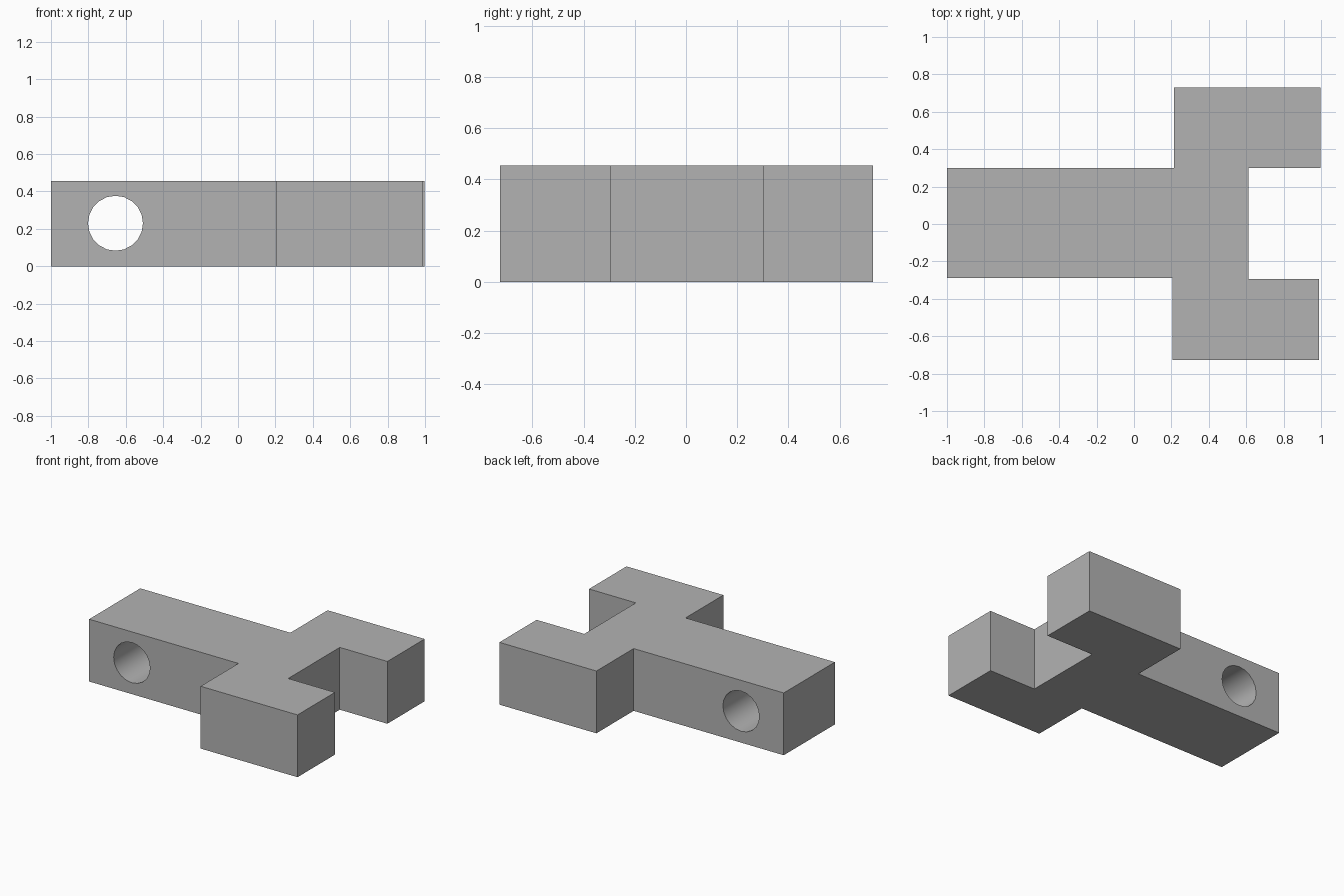
import bpy, bmesh, math

cube = bpy.data.objects.get("Cube")
if cube:
    bpy.data.objects.remove(cube, do_unlink=True)

HEIGHT = 0.455

grey = bpy.data.materials.new("plain_grey")
grey.use_nodes = True
colour = (0.45, 0.45, 0.45, 1)
grey.diffuse_color = colour
grey.node_tree.nodes["Principled BSDF"].inputs["Base Color"].default_value = colour

# Forked block: plan outline of shank and two prongs, extruded upward
outline = [(-1, -0.29), (0.207, -0.29), (0.207, -0.727), (0.99, -0.727),
           (0.99, -0.295), (0.612, -0.295), (0.612, 0.3), (0.997, 0.3),
           (0.997, 0.73), (0.213, 0.73), (0.213, 0.3), (-1, 0.3)]
bm = bmesh.new()
base = bm.faces.new([bm.verts.new((x, y, 0)) for x, y in outline])
top = bmesh.ops.extrude_face_region(bm, geom=[base])["geom"]
bmesh.ops.translate(bm, vec=(0, 0, HEIGHT),
                    verts=[v for v in top if isinstance(v, bmesh.types.BMVert)])
bmesh.ops.recalc_face_normals(bm, faces=bm.faces)
mesh = bpy.data.meshes.new("forked_block")
bm.to_mesh(mesh)
bm.free()
mesh.materials.append(grey)
block = bpy.data.objects.new("forked_block", mesh)
bpy.context.collection.objects.link(block)

# Round pin hole through the shank
bpy.ops.mesh.primitive_cylinder_add(vertices=20, radius=0.147, depth=1,
                                    location=(-0.655, 0, 0.23),
                                    rotation=(math.pi / 2, 0, 0))
cutter = bpy.context.object
cutter.name = "pin_hole_cutter"
cutter.data.materials.append(grey)

bpy.ops.object.select_all(action='DESELECT')
block.select_set(True)
bpy.context.view_layer.objects.active = block
hole = block.modifiers.new("pin_hole", 'BOOLEAN')
hole.operation = 'DIFFERENCE'
hole.solver = 'EXACT'
hole.object = cutter
bpy.ops.object.modifier_apply(modifier=hole.name)
bpy.data.objects.remove(cutter, do_unlink=True)
bpy.ops.object.shade_smooth_by_angle(angle=math.radians(30))
